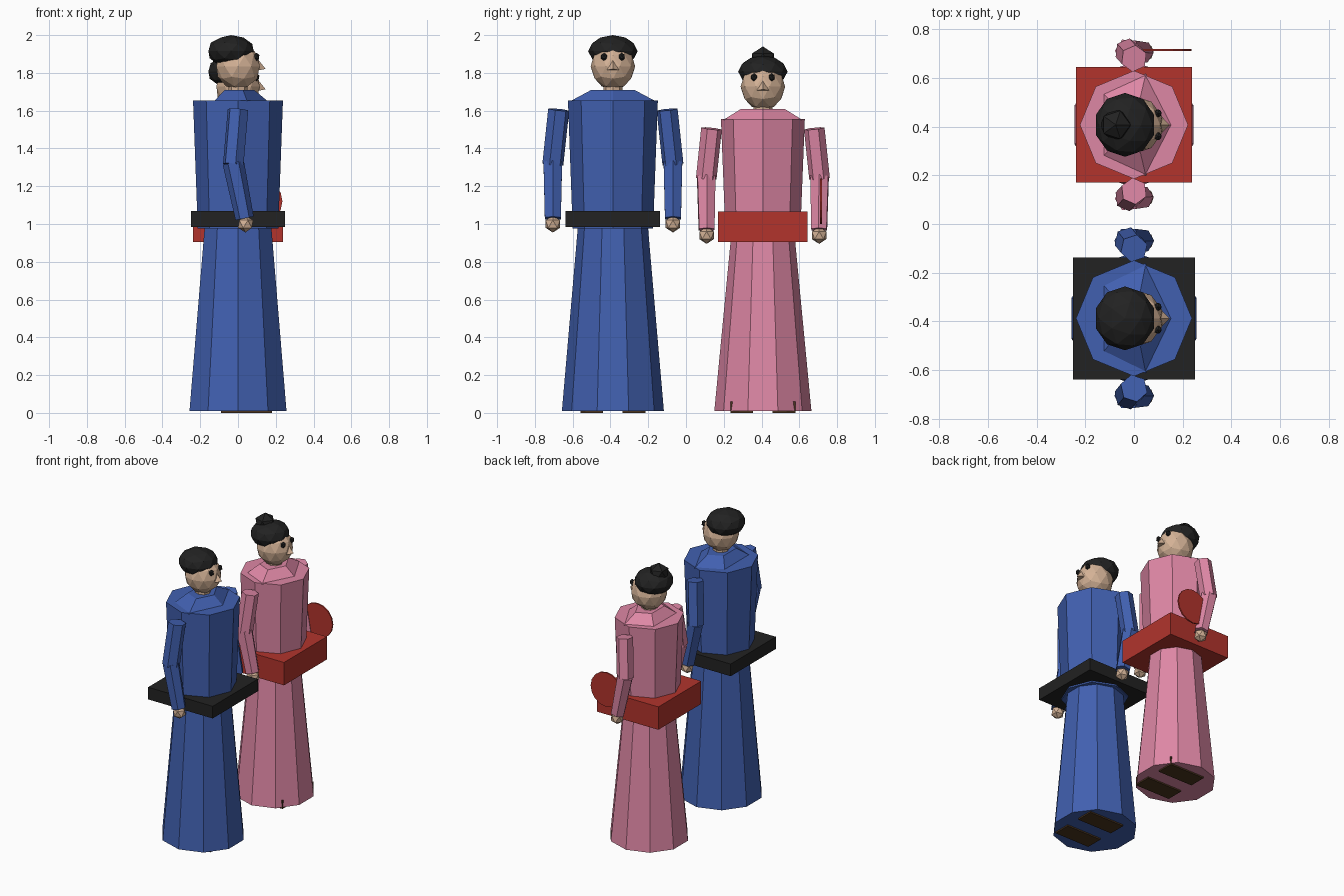
import bpy, bmesh, math
from mathutils import Vector, Matrix

if "Cube" in bpy.data.objects:
    bpy.data.objects.remove(bpy.data.objects["Cube"], do_unlink=True)


def material(name, *srgb):
    col = [(c / 255 / 12.92 if c < 11 else ((c / 255 + 0.055) / 1.055) ** 2.4) for c in srgb] + [1.0]
    m = bpy.data.materials.new(name)
    m.use_nodes = True
    m.diffuse_color = col
    node = m.node_tree.nodes["Principled BSDF"]
    node.inputs["Base Color"].default_value = col
    node.inputs["Roughness"].default_value = 0.9
    return m


BLUE = material("blue cloth", 65, 96, 176)
PINK = material("pink cloth", 222, 135, 165)
RED = material("red cloth", 178, 52, 44)
BLACK = material("black", 34, 34, 34)
SKIN = material("skin", 212, 178, 150)
BROWN = material("brown leather", 74, 52, 30)


def finish(bm, name, mat):
    bmesh.ops.recalc_face_normals(bm, faces=bm.faces)
    mesh = bpy.data.meshes.new(name)
    bm.to_mesh(mesh)
    bm.free()
    mesh.materials.append(mat)
    ob = bpy.data.objects.new(name, mesh)
    bpy.context.collection.objects.link(ob)
    return ob


def box(name, mat, centre, size):
    bm = bmesh.new()
    bmesh.ops.create_cube(bm, size=1, matrix=Matrix.Translation(centre) @ Matrix.Diagonal((*size, 1)))
    return finish(bm, name, mat)


def ball(name, mat, centre, radii, detail=2):
    bm = bmesh.new()
    bmesh.ops.create_icosphere(bm, subdivisions=detail, radius=1,
                               matrix=Matrix.Translation(centre) @ Matrix.Diagonal((*radii, 1)))
    return finish(bm, name, mat)


def tube(name, mat, start, end, r_start, r_end, sides, phase=0.0):
    """Tapered prism between two points; each radius is an (x, y) pair."""
    start, end = Vector(start), Vector(end)
    turn = Vector((0, 0, 1)).rotation_difference(end - start)
    bm = bmesh.new()
    rings = []
    for p, (rx, ry) in ((start, r_start), (end, r_end)):
        angles = [phase + math.tau * i / sides for i in range(sides)]
        rings.append([bm.verts.new(p + turn @ Vector((rx * math.cos(a), ry * math.sin(a), 0)))
                      for a in angles])
    for i in range(sides):
        j = (i + 1) % sides
        bm.faces.new((rings[0][i], rings[0][j], rings[1][j], rings[1][i]))
    bm.faces.new(rings[0])
    bm.faces.new(rings[1])
    return finish(bm, name, mat)


def figure(who, y, robe, sash, skirt_r, skirt_top_r, waist, chest_r, neck_z, face_z,
           sash_r, sash_z, shoulder, elbow, wrist, arm_r):
    def at(x, dy, z):
        return (x, y + dy, z)

    # Robe: ten-sided skirt, eight-sided torso, five-sided sloping collar
    tube(who + "_skirt", robe, at(0, 0, 0.01), at(0, 0, waist + 0.05),
         (skirt_r,) * 2, (skirt_top_r,) * 2, 10, math.pi / 2)
    tube(who + "_torso", robe, at(0, 0, waist), at(0, 0, neck_z),
         (chest_r - 0.025,) * 2, (chest_r,) * 2, 8)
    tube(who + "_collar", robe, at(0, 0, neck_z - 0.005), at(0, 0, neck_z + 0.055),
         (0.158, chest_r), (0.085, 0.12), 5)
    low, high = sash_z
    box(who + "_sash", sash, at(0, 0, (low + high) / 2), (2 * sash_r, 2 * sash_r, high - low))

    # Head, neck, nose and hair
    tube(who + "_neck", SKIN, at(0, 0, neck_z), at(0, 0, face_z - 0.07), (0.05,) * 2, (0.05,) * 2, 8)
    ball(who + "_head", SKIN, at(0, 0, face_z), (0.12, 0.118, 0.125))
    tube(who + "_nose", SKIN, at(0.115, 0, face_z - 0.02), at(0.105, 0, face_z + 0.035),
         (0.032, 0.032), (0.002, 0.002), 4)
    ball(who + "_hair", BLACK, at(-0.037, 0, face_z + 0.08), (0.126, 0.131, 0.085))

    for side, s in (("right", -1), ("left", 1)):
        ball(f"{who}_{side}_eye", BLACK, at(0.098, s * 0.047, face_z + 0.05), (0.017, 0.018, 0.022), 1)
        box(f"{who}_{side}_shoe", BROWN, at(0.045, s * 0.112, 0.03), (0.27, 0.12, 0.06))
        # Arm bent slightly forward, with a faceted hand
        (sy, sz), (ey, ez), (wy, wz) = shoulder, elbow, wrist
        tube(f"{who}_{side}_upper_arm", robe, at(0.0, s * sy, sz), at(-0.025, s * ey, ez),
             (arm_r,) * 2, (arm_r,) * 2, 6)
        tube(f"{who}_{side}_forearm", robe, at(-0.025, s * ey, ez + 0.01), at(0.035, s * wy, wz),
             (arm_r,) * 2, (arm_r - 0.008,) * 2, 6)
        ball(f"{who}_{side}_hand", SKIN, at(0.04, s * wy, wz - 0.03), (0.045, 0.045, 0.045), 1)


figure("man", -0.387, BLUE, BLACK, 0.27, 0.182, 0.975, 0.238, 1.655, 1.835,
       0.25, (0.985, 1.07), (0.287, 1.605), (0.318, 1.315), (0.318, 1.03), 0.057)
figure("woman", 0.407, PINK, RED, 0.257, 0.165, 0.92, 0.222, 1.555, 1.727,
       0.237, (0.905, 1.065), (0.272, 1.505), (0.3, 1.24), (0.298, 0.97), 0.055)

# Hair bun and round hand fan of the woman
ball("woman_bun", BLACK, (-0.075, 0.407, 1.872), (0.068, 0.068, 0.068), 1)
tube("hand_fan", RED, (0.115, 0.709, 1.12), (0.115, 0.719, 1.12), (0.12, 0.12), (0.12, 0.12), 16)
